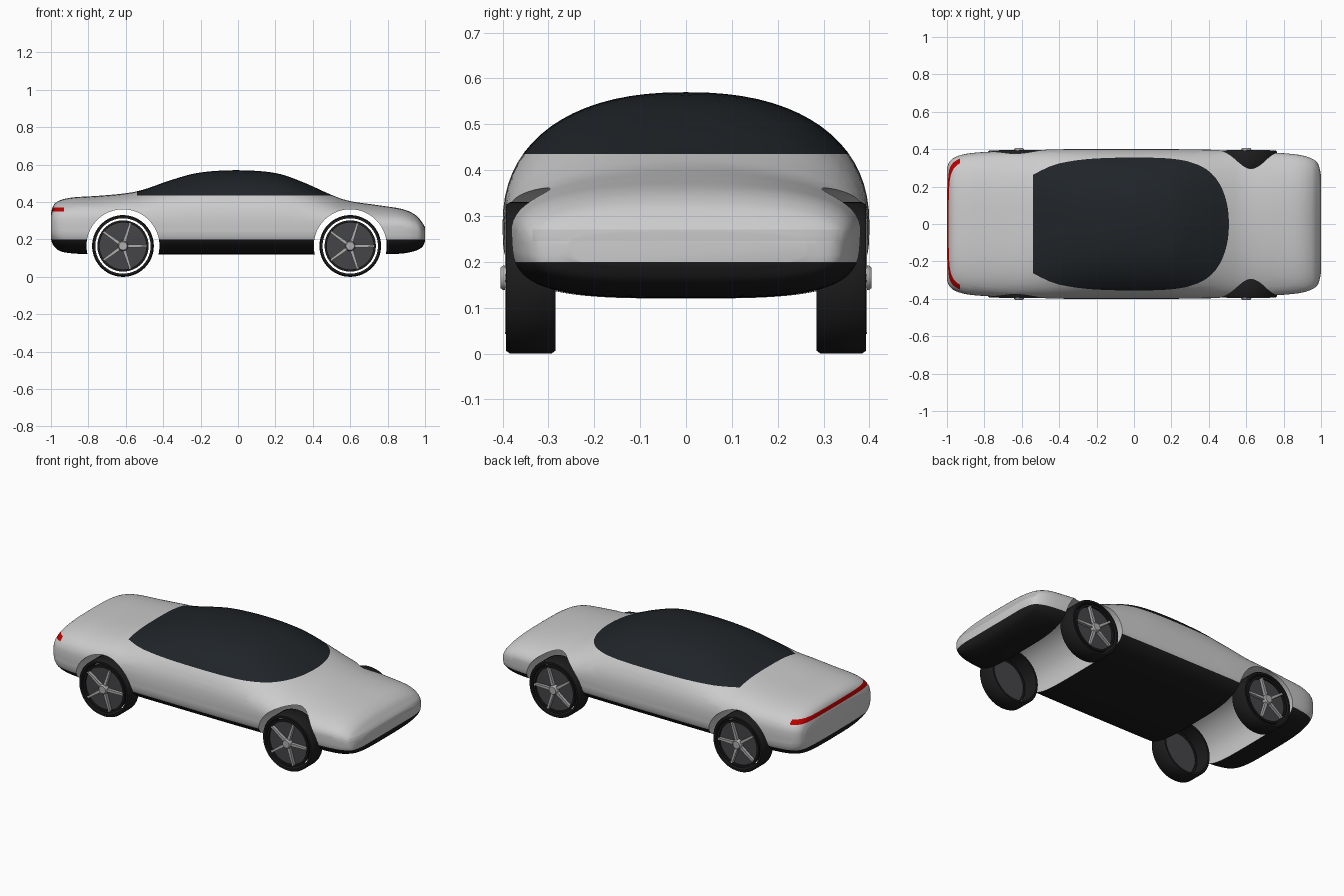
import bpy, bmesh, math
from mathutils import Vector, Matrix

if "Cube" in bpy.data.objects:
    bpy.data.objects.remove(bpy.data.objects["Cube"])

def material(name, r, g, b):
    m = bpy.data.materials.new(name)
    m.diffuse_color = (r, g, b, 1)
    m.use_nodes = True
    m.node_tree.nodes["Principled BSDF"].inputs["Base Color"].default_value = m.diffuse_color
    return m

SILVER = material("silver", .72, .72, .74)
BLACK = material("black", .012, .012, .012)
GLASS = material("glass", .014, .018, .022)
RED = material("red", .5, .0, .0)
LAMP = material("lamp", .5, .5, .5)
DARK = material("dark_metal", .06, .06, .065)
METAL = material("metal", .42, .42, .42)

def make(name, bm, mat, angle=40):
    for f in bm.faces:
        f.smooth = True
        f.material_index = 0
    me = bpy.data.meshes.new(name)
    bm.to_mesh(me)
    bm.free()
    me.materials.clear()
    me.materials.append(mat)
    me.set_sharp_from_angle(angle=math.radians(angle))
    ob = bpy.data.objects.new(name, me)
    bpy.context.collection.objects.link(ob)
    return ob

def lathe(profile, x, z, side, closed, n=64):
    """Revolve (radius, y) points about the axle."""
    bm = bmesh.new()
    rings = [[bm.verts.new((x + r * math.cos(2 * math.pi * i / n), side * y,
                            z + r * math.sin(2 * math.pi * i / n))) for i in range(n)]
             for r, y in profile]
    last = len(rings) if closed else len(rings) - 1
    for j in range(last):
        a, b = rings[j], rings[(j + 1) % len(rings)]
        for i in range(n):
            k = (i + 1) % n
            bm.faces.new((a[i], a[k], b[k], b[i]))
    bmesh.ops.remove_doubles(bm, verts=bm.verts, dist=1e-5)
    bmesh.ops.recalc_face_normals(bm, faces=bm.faces)
    return bm

AXLES = {"rear": -.615, "front": .6}
WZ, ARCH = .166, .195

# Body loft stations: x, half width, bottom, top, roundness of the upper half
ST = [(-1, .30, .20, .34, 3), (-.985, .335, .165, .385, 3), (-.95, .36, .137, .41, 3),
      (-.88, .378, .125, .425, 3), (-.75, .388, .12, .433, 3), (-.6, .394, .12, .447, 3),
      (-.5, .397, .12, .468, 2.7), (-.35, .4, .12, .52, 2.4), (-.2, .4, .12, .558, 2.3),
      (0, .4, .12, .57, 2.3), (.2, .4, .12, .555, 2.3), (.35, .398, .12, .505, 2.3),
      (.5, .395, .12, .438, 2.2), (.6, .39, .12, .405, 2.1), (.75, .382, .12, .383, 2.3),
      (.88, .37, .125, .362, 2.6), (.95, .35, .14, .33, 2.8), (.985, .32, .16, .29, 3),
      (1, .26, .19, .265, 3)]

def spline(a, b, c, d, t):
    return [.5 * (2 * q + (r - p) * t + (2 * p - 5 * q + 4 * r - s) * t * t
                  + (3 * q - p - 3 * r + s) * t ** 3) for p, q, r, s in zip(a, b, c, d)]

rows = []
for i in range(len(ST) - 1):
    p = [ST[max(0, min(len(ST) - 1, i + k))] for k in (-1, 0, 1, 2)]
    rows += [spline(*p, t / 6) for t in range(6)]
rows.append(ST[-1])

bm = bmesh.new()
N = 72
rings = []
for x, w, zb, zt, n in rows:
    zc = min(.28, zb + .55 * (zt - zb))
    ring = []
    for i in range(N):
        a = 2 * math.pi * i / N
        c, s = math.cos(a), math.sin(a)
        e, h = (n, zt - zc) if s >= 0 else (3.5, zc - zb)
        ring.append(bm.verts.new((x, w * math.copysign(abs(c) ** (2 / e), c),
                                  zc + h * math.copysign(abs(s) ** (2 / e), s))))
    rings.append(ring)
for a, b in zip(rings, rings[1:]):
    for i in range(N):
        k = (i + 1) % N
        bm.faces.new((a[i], a[k], b[k], b[i]))
bm.faces.new(rings[0])
bm.faces.new(rings[-1])
bmesh.ops.recalc_face_normals(bm, faces=bm.faces)
shell = make("shell", bm, SILVER)

# Wheel arches cut through the full width
cutters = []
for name, x in AXLES.items():
    c = make(name + "_arch_cutter", lathe([(0, -.6), (ARCH, -.6), (ARCH, .6), (0, .6)],
                                          x, WZ, 1, False, 96), SILVER)
    c.hide_render = True
    cutters.append(c)
    m = shell.modifiers.new("arch", 'BOOLEAN')
    m.operation, m.object, m.solver = 'DIFFERENCE', c, 'EXACT'
bpy.context.view_layer.update()
cut = bpy.data.meshes.new_from_object(
    shell.evaluated_get(bpy.context.evaluated_depsgraph_get()))
for o in cutters + [shell]:
    bpy.data.objects.remove(o)

# Slice the shell along the colour borders, then separate it into parts
full = bmesh.new()
full.from_mesh(cut)
for co, no in [((0, 0, .2), (0, 0, 1)), ((0, 0, .435), (0, 0, 1)), ((-.54, 0, 0), (1, 0, 0)),
               ((0, 0, .245), (0, 0, 1)), ((0, 0, .27), (0, 0, 1)), ((0, 0, .35), (0, 0, 1)),
               ((0, 0, .372), (0, 0, 1)), ((-.93, 0, 0), (1, 0, 0)), ((.92, 0, 0), (1, 0, 0)),
               ((0, .335, 0), (0, 1, 0)), ((0, -.335, 0), (0, 1, 0))]:
    bmesh.ops.bisect_plane(full, geom=full.verts[:] + full.edges[:] + full.faces[:],
                           dist=1e-5, plane_co=co, plane_no=no)

def part_of(f):
    c = f.calc_center_median()
    if any(all(abs(math.hypot(v.co.x - x, v.co.z - WZ) - ARCH) < .002 for v in f.verts)
           for x in AXLES.values()):
        return "body"
    if c.z < .2:
        return "lower_trim"
    if c.z > .435 and c.x > -.54:
        return "greenhouse"
    if c.x < -.93 and .35 < c.z < .372:
        return "tail_light"
    if c.x > .92 and .245 < c.z < .27 and abs(c.y) < .335:
        return "front_light"
    return "body"

for name, mat in [("body", SILVER), ("lower_trim", BLACK), ("greenhouse", GLASS),
                  ("tail_light", RED), ("front_light", LAMP)]:
    b = full.copy()
    bmesh.ops.delete(b, geom=[f for f in b.faces if part_of(f) != name], context='FACES')
    make(name, b, mat)
full.free()

# Wheels: open tyre tube, dished disc, five spokes and a hub
TYRE = [(.148, .285), (.159, .285), (.165, .293), (.165, .384), (.159, .393), (.148, .393)]
RIM = [(.125, .365), (.137, .365), (.137, .389), (.125, .389)]
DISC = [(0, .368), (.126, .368), (.126, .378), (0, .378)]
HUB = [(0, .375), (.027, .375), (.027, .399), (.022, .405), (0, .405)]

def wheel(tag, x, side):
    z = WZ - .001
    make(tag + "_tyre", lathe(TYRE, x, z, side, True), BLACK)
    make(tag + "_rim_ring", lathe(RIM, x, z, side, True), BLACK)
    make(tag + "_wheel_disc", lathe(DISC, x, z, side, False), DARK)
    make(tag + "_hub", lathe(HUB, x, z, side, False, 32), METAL)
    sp = bmesh.new()
    for i in range(5):
        mat = (Matrix.Translation((x, side * .386, z)) @ Matrix.Rotation(-i * math.tau / 5, 4, 'Y')
               @ Matrix.Translation((.073, 0, 0)) @ Matrix.Diagonal((.108, .018, .018, 1)))
        vs = bmesh.ops.create_cube(sp, size=1, matrix=mat)["verts"]
        # taper toward the rim
        d = Vector((math.cos(i * math.tau / 5), 0, math.sin(i * math.tau / 5)))
        for v in vs:
            rel = v.co - Vector((x, v.co.y, z))
            r = rel.dot(d)
            if r > .08:
                v.co -= (rel - d * r) * .35
    make(tag + "_spokes", sp, METAL, 30)

for name, x in AXLES.items():
    wheel(name + "_right", x, -1)
    wheel(name + "_left", x, 1)
